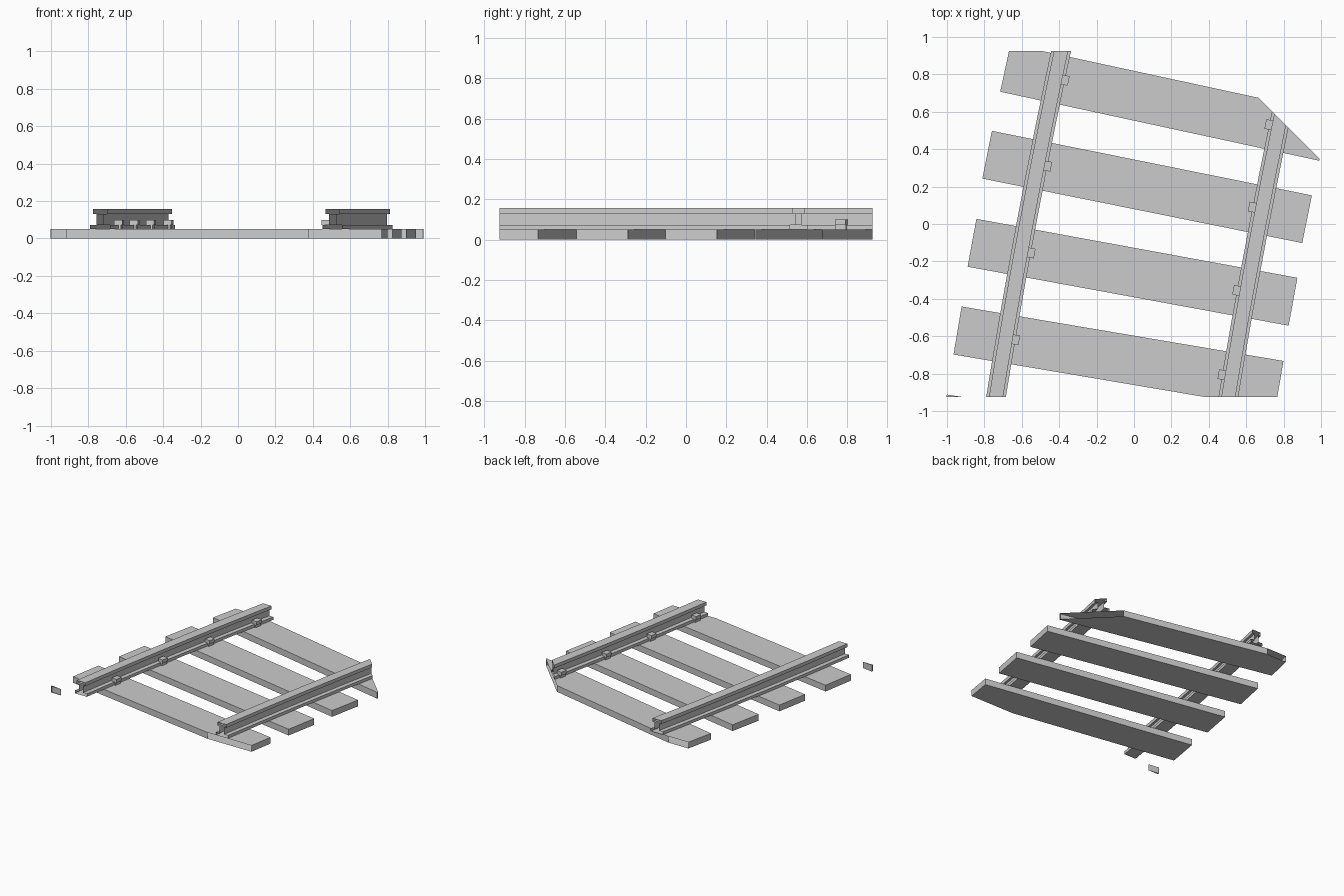
import bpy, bmesh, math
from mathutils import Vector, Matrix

if "Cube" in bpy.data.objects:
    bpy.data.objects.remove(bpy.data.objects["Cube"])

Y_CUT = 0.925


def finish(bm, name, trim=True):
    """Fix normals, trim to the section's open boundaries, make the object."""
    bmesh.ops.recalc_face_normals(bm, faces=bm.faces)
    if trim:
        for co, no in (((0, Y_CUT, 0), (0, 1, 0)),
                       ((0, -Y_CUT, 0), (0, -1, 0)),
                       ((0.67, 0.67, 0), (1, 1, 0))):
            bmesh.ops.bisect_plane(bm, geom=bm.verts[:] + bm.edges[:] + bm.faces[:],
                                   dist=1e-5, plane_co=co, plane_no=no, clear_outer=True)
    me = bpy.data.meshes.new(name)
    bm.to_mesh(me)
    bm.free()
    ob = bpy.data.objects.new(name, me)
    bpy.context.collection.objects.link(ob)
    return ob


def add_box(bm, lo, hi, frame):
    lo, hi = Vector(lo), Vector(hi)
    m = frame @ Matrix.Translation((lo + hi) / 2) @ Matrix.Diagonal((*(hi - lo), 1))
    bmesh.ops.create_cube(bm, size=1, matrix=m)


def rail_x(x0, a, y):
    return x0 + a * y + 0.014 * y * y


# Sleepers: centre x, centre y, clockwise turn in degrees
sleepers = [(0.165, 0.65, 12.2), (0.07, 0.198, 11.4), (-0.008, -0.258, 10.4),
            (-0.083, -0.715, 9.6), (-0.158, -1.173, 8.75)]
for i, (cx, cy, ang) in enumerate(sleepers):
    bm = bmesh.new()
    frame = Matrix.Translation((cx, cy, 0)) @ Matrix.Rotation(-math.radians(ang), 4, 'Z')
    add_box(bm, (-0.8725, -0.13, 0), (0.8725, 0.13, 0.05), frame)
    finish(bm, f"sleeper_{i + 1}")

# Rails: I-shaped profile swept along a gentle curve
half = [(0.052, 0.05), (0.052, 0.073), (0.018, 0.073), (0.018, 0.13),
        (0.037, 0.13), (0.037, 0.157)]
profile = half + [(-u, z) for u, z in reversed(half)]
# name, x at y = 0, slope, inner side, clip y positions
rails = [("left", -0.576, 0.188, 1, (0.77, 0.31, -0.155, -0.62)),
         ("right", 0.67, 0.192, -1, (0.53, 0.09, -0.355, -0.805))]
for name, x0, a, side, clip_ys in rails:
    bm = bmesh.new()
    rings = []
    for k in range(9):
        y = -1.04 + 0.26 * k
        t = Vector((a + 0.028 * y, 1, 0)).normalized()
        n = Vector((t.y, -t.x, 0))
        c = Vector((rail_x(x0, a, y), y, 0))
        rings.append([bm.verts.new(c + n * u + Vector((0, 0, z))) for u, z in profile])
    for r, s in zip(rings, rings[1:]):
        for j in range(len(profile)):
            q = (j + 1) % len(profile)
            bm.faces.new((r[j], r[q], s[q], s[j]))
    bm.faces.new(rings[0])
    bm.faces.new(rings[-1])
    finish(bm, f"{name}_rail")

    # Clips gripping the inner foot of the rail
    bm = bmesh.new()
    for y in clip_ys:
        # foot of the perpendicular lies slightly along the rail from the clip
        yc = y + side * 0.01
        frame = (Matrix.Translation((rail_x(x0, a, yc), yc, 0))
                 @ Matrix.Rotation(-math.atan(a + 0.028 * yc), 4, 'Z'))
        for u0, u1, z0, z1 in ((0.028, 0.073, 0.073, 0.1), (0.052, 0.064, 0.05, 0.073)):
            us = sorted((side * u0, side * u1))
            add_box(bm, (us[0], -0.026, z0), (us[1], 0.026, z1), frame)
    finish(bm, f"{name}_rail_clips", trim=False)
